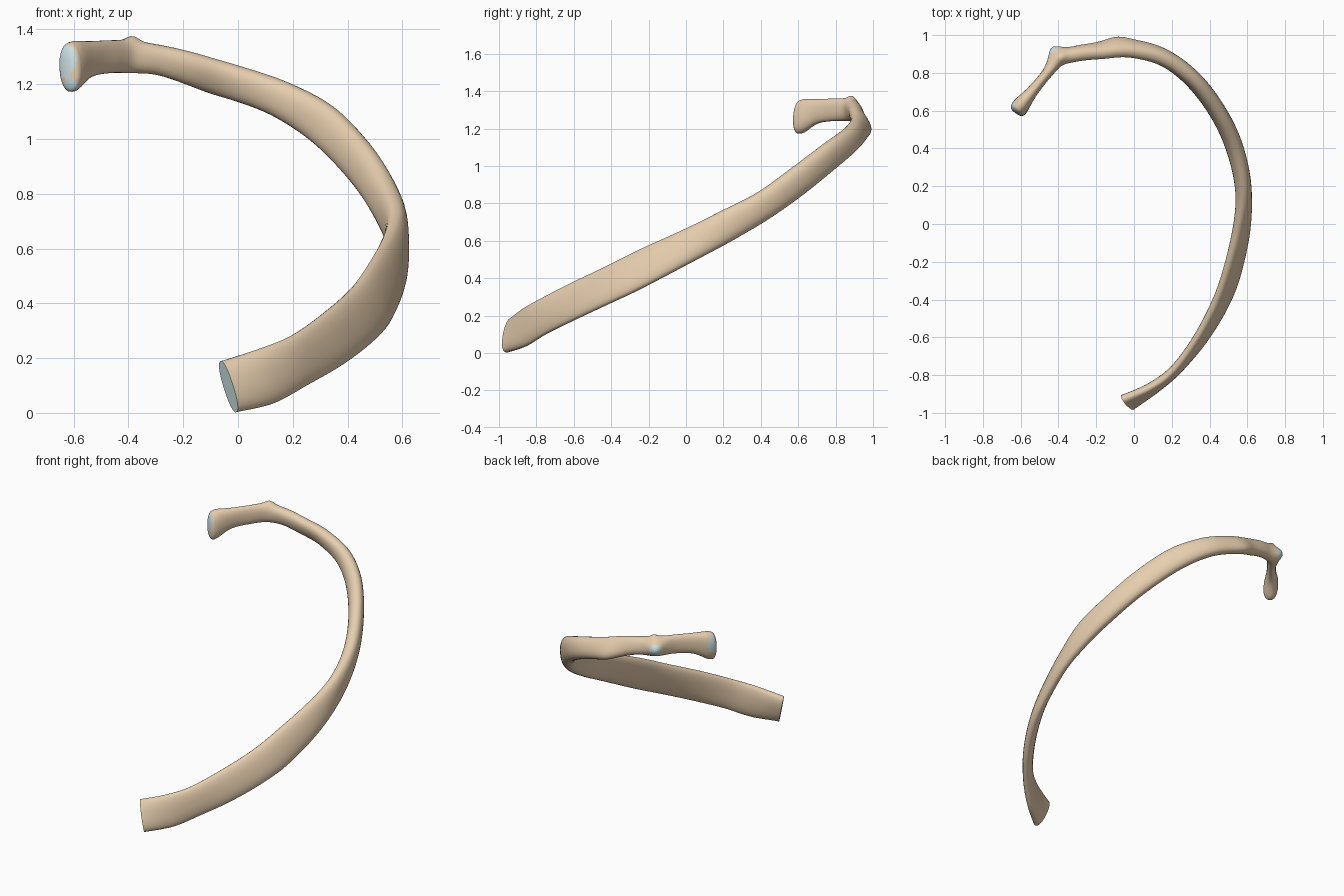
import bpy, bmesh, math
from mathutils import Vector

if "Cube" in bpy.data.objects:
    bpy.data.objects.remove(bpy.data.objects["Cube"])

SEG, STEPS = 28, 8

# Each station: upper edge point, lower edge point, thickness
stations = [
    (-.065, -.925, .188, -.005, -.965, .003, .075),
    (.08, -.870, .235, .13, -.860, .035, .065),
    (.20, -.785, .285, .25, -.750, .100, .060),
    (.32, -.620, .370, .38, -.600, .175, .065),
    (.42, -.430, .460, .49, -.420, .260, .070),
    (.485, -.25, .550, .555, -.25, .340, .072),
    (.545, -.02, .655, .598, .000, .470, .078),
    (.578, .180, .755, .577, .220, .585, .088),
    (.545, .390, .862, .515, .430, .710, .092),
    (.465, .570, .990, .420, .620, .845, .092),
    (.340, .745, 1.12, .280, .790, .985, .092),
    (.180, .860, 1.205, .13, .905, 1.085, .090),
    (.000, .900, 1.265, -.03, .955, 1.150, .085),
    (-.17, .895, 1.315, -.18, .940, 1.200, .080),
    (-.30, .890, 1.345, -.30, .915, 1.235, .080),
    (-.40, .865, 1.360, -.40, .875, 1.240, .078),
    (-.47, .785, 1.360, -.47, .785, 1.240, .055),
    (-.54, .700, 1.357, -.54, .700, 1.225, .062),
    (-.595, .640, 1.358, -.59, .630, 1.180, .088),
    (-.615, .615, 1.352, -.605, .605, 1.172, .090),
]


def catmull(i, t):
    p = [stations[min(max(i + k, 0), len(stations) - 1)] for k in (-1, 0, 1, 2)]
    return [.5 * (2*b + (c - a)*t + (2*a - 5*b + 4*c - d)*t*t + (3*b - a - 3*c + d)*t**3)
            for a, b, c, d in zip(*p)]


def material(name, color):
    m = bpy.data.materials.new(name)
    m.diffuse_color = (*color, 1)
    m.use_nodes = True
    m.node_tree.nodes["Principled BSDF"].inputs["Base Color"].default_value = m.diffuse_color
    return m


# Sample the two edge curves
rows = [catmull(i, s / STEPS) for i in range(len(stations) - 1) for s in range(STEPS)]
rows.append(list(stations[-1]))
centers = [(Vector(r[:3]) + Vector(r[3:6])) / 2 for r in rows]
halves = [(Vector(r[:3]) - Vector(r[3:6])) / 2 for r in rows]

bm = bmesh.new()
rings = []


def add_ring(c, up, side):
    ring = []
    for k in range(SEG):
        a = 2 * math.pi * k / SEG
        u, v = math.sin(a), math.cos(a)
        u = math.copysign(abs(u) ** .88, u)
        v = math.copysign(abs(v) ** .88, v)
        ring.append(bm.verts.new(c + up * u + side * v))
    rings.append(ring)


# Shaft and neck
for i, r in enumerate(rows):
    tan = (centers[min(i + 1, len(rows) - 1)] - centers[max(i - 1, 0)]).normalized()
    side = tan.cross(halves[i]).normalized() * r[6] / 2
    add_ring(centers[i], halves[i], side)

# Rounded head
for k in range(1, 6):
    a = k / 6 * math.pi / 2
    add_ring(centers[-1] + tan * .03 * math.sin(a),
             halves[-1] * math.cos(a) ** .7, side * math.cos(a) ** .7)

for a, b in zip(rings, rings[1:]):
    for k in range(SEG):
        n = (k + 1) % SEG
        bm.faces.new((a[k], a[n], b[n], b[k]))
front_cap = bm.faces.new(rings[0])
bm.faces.new(rings[-1])
bmesh.ops.recalc_face_normals(bm, faces=bm.faces)

# Tubercle and its small crest, pushed out of the surface: point, direction, height, radius
bumps = [
    ((-.41, .905, 1.30), (-.6, .8, 0), .035, .045),
    ((-.385, .88, 1.36), (0, .2, 1), .018, .03),
    ((-.10, .97, 1.20), (0, .9, -.4), .018, .08),
]
for p, d, h, rad in bumps:
    p, d = Vector(p), Vector(d).normalized()
    for v in bm.verts:
        v.co += d * h * math.exp(-((v.co - p).length / rad) ** 2)

# Cartilage-coloured joint facets
facets = [((-.43, .93, 1.295), .04), ((-.64, .61, 1.285), .06), ((-.615, .585, 1.19), .03)]
front_cap.material_index = 1
for f in bm.faces:
    c = f.calc_center_median()
    if any((c - Vector(p)).length < r for p, r in facets):
        f.material_index = 1

mesh = bpy.data.meshes.new("rib")
bm.to_mesh(mesh)
bm.free()
rib = bpy.data.objects.new("rib_bone", mesh)
bpy.context.collection.objects.link(rib)
mesh.materials.append(material("bone", (.80, .62, .43)))
mesh.materials.append(material("joint_surface", (.60, .74, .77)))
bpy.context.view_layer.objects.active = rib
rib.select_set(True)
bpy.ops.object.shade_smooth_by_angle(angle=math.radians(50))
